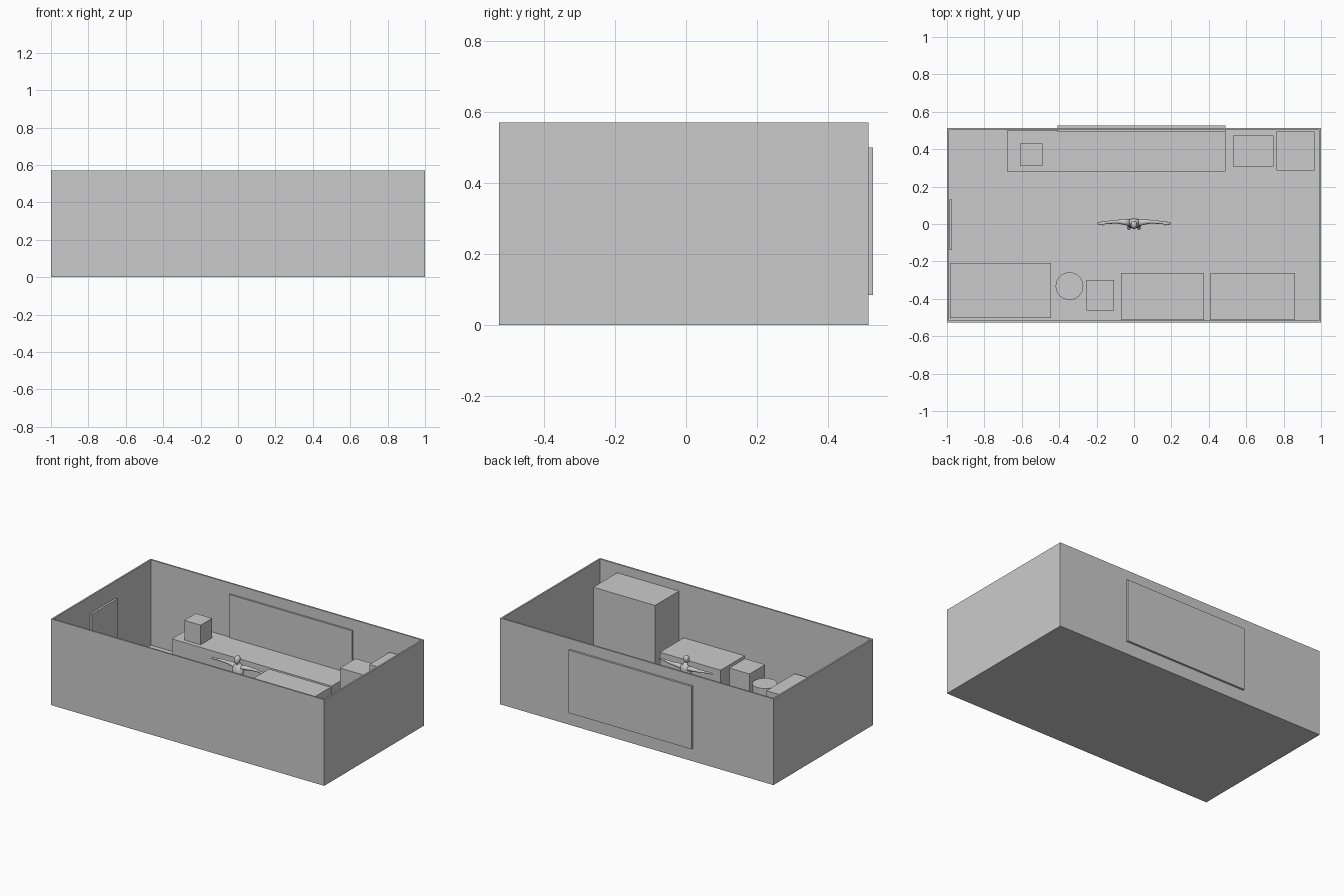
import bpy, bmesh, math

FLOOR = 0.005


def finish(name, bm, smooth=False):
    bmesh.ops.recalc_face_normals(bm, faces=bm.faces)
    mesh = bpy.data.meshes.new(name)
    bm.to_mesh(mesh)
    bm.free()
    ob = bpy.data.objects.new(name, mesh)
    bpy.context.collection.objects.link(ob)
    if smooth:
        for p in mesh.polygons:
            p.use_smooth = True
    return ob


def box_bm(x0, x1, y0, y1, z0, z1):
    bm = bmesh.new()
    bmesh.ops.create_cube(bm, size=1)
    for v in bm.verts:
        v.co = (x1 if v.co.x > 0 else x0,
                y1 if v.co.y > 0 else y0,
                z1 if v.co.z > 0 else z0)
    return bm


def loft(name, sections, axis="z", n=16):
    """Join elliptical rings (x, y, z, r1, r2) lying across the given axis."""
    bm = bmesh.new()
    rings = []
    for x, y, z, r1, r2 in sections:
        ring = []
        for i in range(n):
            a = 2 * math.pi * i / n
            c, s = r1 * math.cos(a), r2 * math.sin(a)
            co = {"z": (x + c, y + s, z), "x": (x, y + c, z + s),
                  "y": (x + c, y, z + s)}[axis]
            ring.append(bm.verts.new(co))
        rings.append(ring)
    for a, b in zip(rings, rings[1:]):
        for i in range(n):
            j = (i + 1) % n
            bm.faces.new((a[i], a[j], b[j], b[i]))
    bm.faces.new(rings[0])
    bm.faces.new(rings[-1])
    return finish(name, bm, True)


# Room shell: box hollowed from the top, open ceiling
bm = box_bm(-1, 1, -0.527, 0.514, 0, 0.57)
bm.normal_update()
top = max(bm.faces, key=lambda f: f.calc_center_median().z)
bmesh.ops.inset_region(bm, faces=[top], thickness=0.015)
ext = bmesh.ops.extrude_face_region(bm, geom=[top])
for v in ext["geom"]:
    if isinstance(v, bmesh.types.BMVert):
        v.co.z = FLOOR
if top.is_valid:
    bmesh.ops.delete(bm, geom=[top], context="FACES_ONLY")
finish("room_shell", bm)

# Door, window and furniture blocks
blocks = {
    "window_panel": (-0.41, 0.49, 0.492, 0.527, 0.084, 0.50),
    "door_panel": (-0.986, -0.972, -0.14, 0.13, FLOOR, 0.46),
    "long_counter": (-0.68, 0.49, 0.28, 0.499, FLOOR, 0.215),
    "counter_cube": (-0.61, -0.49, 0.31, 0.43, 0.215, 0.345),
    "armchair_block": (0.53, 0.745, 0.308, 0.473, FLOOR, 0.335),
    "back_cabinet": (0.763, 0.965, 0.285, 0.495, FLOOR, 0.43),
    "tall_wardrobe": (0.41, 0.862, -0.512, -0.262, FLOOR, 0.515),
    "low_cabinet": (-0.07, 0.375, -0.512, -0.262, FLOOR, 0.215),
    "small_cabinet": (-0.255, -0.107, -0.463, -0.30, FLOOR, 0.225),
    "corner_bed": (-0.985, -0.443, -0.503, -0.208, FLOOR, 0.20),
}
for name, dims in blocks.items():
    finish(name, box_bm(*dims))

# Round stool
bpy.ops.mesh.primitive_cylinder_add(vertices=32, radius=0.074, depth=0.17,
                                    location=(-0.345, -0.332, FLOOR + 0.085))
bpy.context.object.name = "round_stool"
bpy.ops.object.shade_smooth_by_angle()

# Standing scale figure, arms outstretched, facing the front
loft("figure_torso", [
    (0, 0.002, 0.180, 0.020, 0.016), (0, 0.002, 0.195, 0.036, 0.025),
    (0, 0.000, 0.215, 0.036, 0.024), (0, 0.001, 0.245, 0.029, 0.020),
    (0, 0.001, 0.280, 0.036, 0.025), (0, 0.005, 0.310, 0.042, 0.025),
    (0, 0.009, 0.328, 0.034, 0.019), (0, 0.007, 0.337, 0.014, 0.013),
    (0, 0.000, 0.352, 0.012, 0.013)])
loft("figure_head", [
    (0, -0.010, 0.343, 0.007, 0.010), (0, -0.009, 0.350, 0.013, 0.017),
    (0, -0.006, 0.365, 0.017, 0.021), (0, -0.004, 0.380, 0.017, 0.021),
    (0, -0.004, 0.389, 0.012, 0.015), (0, -0.004, 0.393, 0.004, 0.005)])
for side, s in (("left", -1), ("right", 1)):
    loft("figure_arm_" + side, [
        (s * x, y, z, a, b) for x, y, z, a, b in [
            (0.025, 0.008, 0.318, 0.019, 0.016),
            (0.050, 0.010, 0.321, 0.015, 0.014),
            (0.080, 0.012, 0.322, 0.011, 0.011),
            (0.105, 0.012, 0.323, 0.009, 0.009),
            (0.120, 0.011, 0.324, 0.010, 0.009),
            (0.152, 0.006, 0.325, 0.006, 0.006),
            (0.165, 0.003, 0.325, 0.010, 0.005),
            (0.180, 0.003, 0.325, 0.009, 0.004),
            (0.195, 0.003, 0.324, 0.005, 0.003)]], "x")
    loft("figure_leg_" + side, [
        (s * x, y, z, a, b) for x, y, z, a, b in [
            (0.018, 0.002, 0.205, 0.017, 0.022),
            (0.020, 0.000, 0.175, 0.018, 0.021),
            (0.022, 0.000, 0.110, 0.012, 0.013),
            (0.023, 0.006, 0.080, 0.012, 0.014),
            (0.024, 0.010, 0.025, 0.007, 0.008),
            (0.024, 0.010, 0.010, 0.008, 0.010)]])
    loft("figure_foot_" + side, [
        (s * 0.024, 0.021, 0.011, 0.006, 0.006),
        (s * 0.024, 0.005, 0.015, 0.009, 0.010),
        (s * 0.026, -0.015, 0.011, 0.010, 0.006),
        (s * 0.027, -0.029, 0.009, 0.006, 0.004)], "y")
